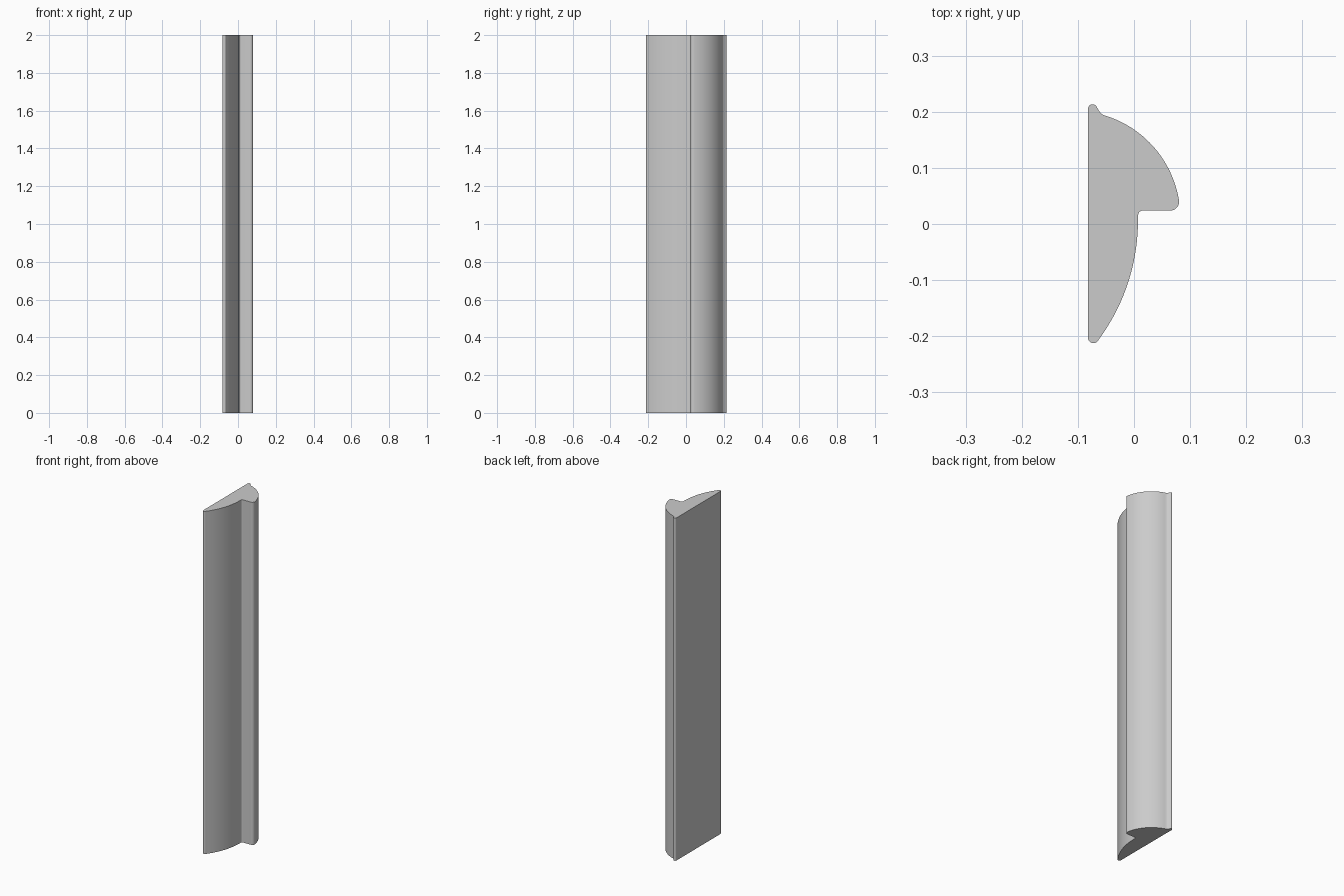
import bpy, bmesh, math
from mathutils import Vector

cube = bpy.data.objects.get("Cube")
if cube:
    bpy.data.objects.remove(cube, do_unlink=True)

HEIGHT = 2.0


def arc(start, end, bulge, steps):
    """Points on an arc; positive bulge swells right of the travel direction."""
    a, b = Vector(start), Vector(end)
    half = (b - a).length / 2
    side = Vector((b.y - a.y, a.x - b.x)).normalized()
    radius = (half ** 2 + bulge ** 2) / (2 * bulge)
    centre = (a + b) / 2 + side * (bulge - radius)
    ra, rb = a - centre, b - centre
    sweep = math.atan2(ra.x * rb.y - ra.y * rb.x, ra.dot(rb))
    points = []
    for i in range(steps + 1):
        t = sweep * i / steps
        c, s = math.cos(t), math.sin(t)
        points.append(centre + Vector((ra.x * c - ra.y * s, ra.x * s + ra.y * c)))
    return points


# Moulding cross-section, counter-clockwise: start, end, bulge, steps
segments = [
    ((-0.082, -0.202), (-0.063, -0.206), 0.0085, 8),   # rounded front tip
    ((-0.063, -0.206), (0.007, 0.0), 0.017, 20),       # shallow front curve
    ((0.0075, 0.016), (0.0155, 0.024), -0.0024, 6),    # inner fillet
    ((0.063, 0.024), (0.080, 0.043), 0.0065, 8),       # rounded nose
    ((0.080, 0.043), (-0.054, 0.194), 0.029, 24),      # large back curve
    ((-0.054, 0.194), (-0.063, 0.203), -0.001, 4),     # small cove
    ((-0.066, 0.208), (-0.082, 0.205), 0.007, 8),      # rounded back bead
]
profile = []
for segment in segments:
    for p in arc(*segment):
        if not profile or (p - profile[-1]).length > 0.0005:
            profile.append(p)

# Extrude the section to full height
bm = bmesh.new()
base = bm.faces.new([bm.verts.new((p.x, p.y, 0)) for p in profile])
top = bmesh.ops.extrude_face_region(bm, geom=[base], use_keep_orig=True)
bmesh.ops.translate(bm, vec=(0, 0, HEIGHT),
                    verts=[g for g in top["geom"] if isinstance(g, bmesh.types.BMVert)])
bmesh.ops.recalc_face_normals(bm, faces=bm.faces)
mesh = bpy.data.meshes.new("moulding_strip")
bm.to_mesh(mesh)
bm.free()
strip = bpy.data.objects.new("moulding_strip", mesh)
bpy.context.collection.objects.link(strip)

# Plain grey finish
grey = bpy.data.materials.new("light_grey")
grey.use_nodes = True
colour = (0.6, 0.6, 0.6, 1)
grey.diffuse_color = colour
grey.node_tree.nodes["Principled BSDF"].inputs["Base Color"].default_value = colour
mesh.materials.append(grey)

# Smooth curves, crisp ends
bpy.ops.object.select_all(action="DESELECT")
strip.select_set(True)
bpy.context.view_layer.objects.active = strip
bpy.ops.object.shade_smooth_by_angle(angle=math.radians(30))
